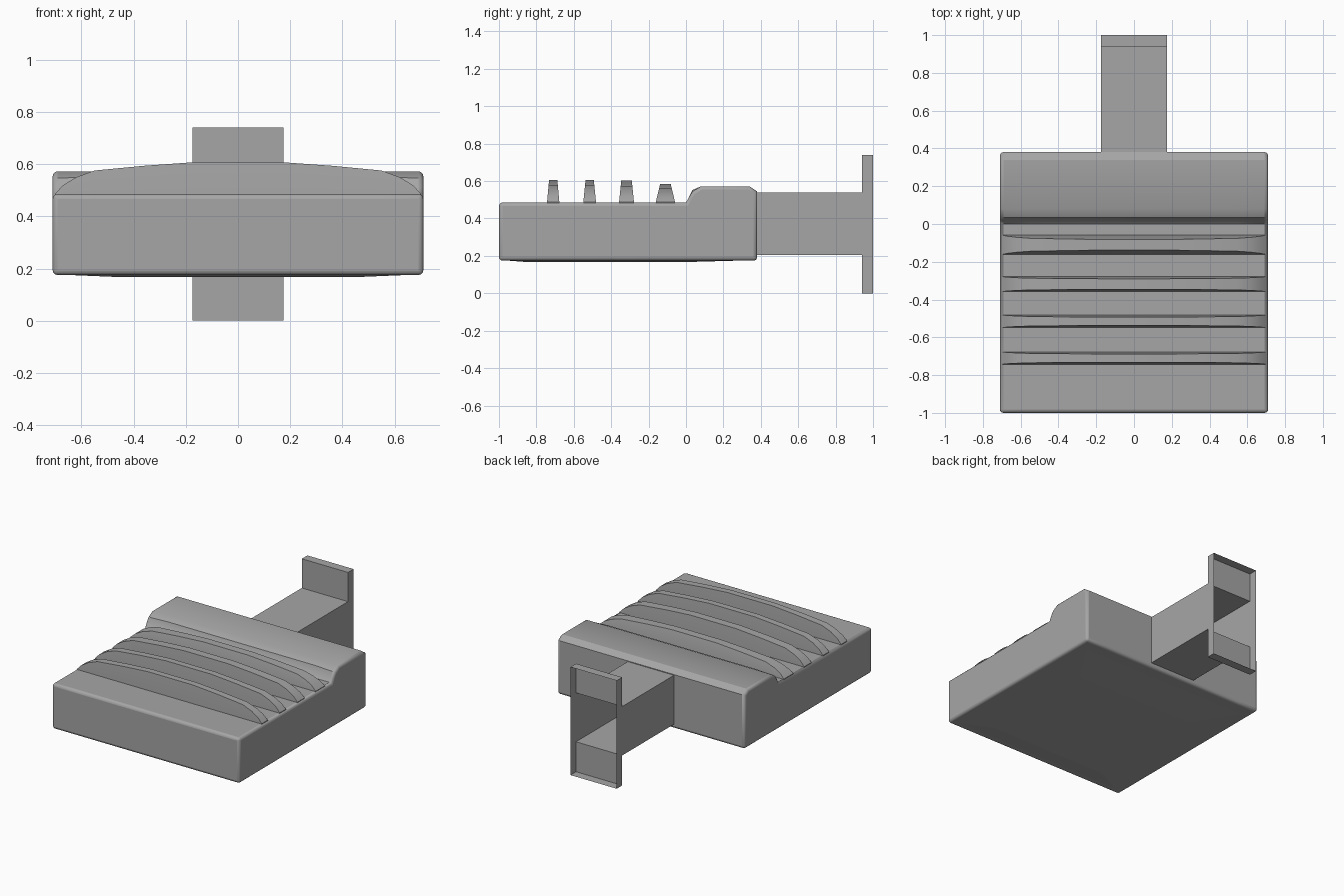
import bpy
import bmesh

if "Cube" in bpy.data.objects:
    bpy.data.objects.remove(bpy.data.objects["Cube"], do_unlink=True)

# Single material
grey = bpy.data.materials.new("mid grey")
grey.use_nodes = True
colour = (0.38, 0.38, 0.38, 1)
grey.diffuse_color = colour
grey.node_tree.nodes["Principled BSDF"].inputs["Base Color"].default_value = colour


def loft(name, sections, caps=True):
    """Join matching closed rings of points into one skin."""
    bm = bmesh.new()
    rings = [[bm.verts.new(p) for p in ring] for ring in sections]
    count = len(rings[0])
    for a, b in zip(rings, rings[1:]):
        for j in range(count):
            k = (j + 1) % count
            face = bm.faces.new((a[j], a[k], b[k], b[j]))
            if face.calc_area() < 1e-6:
                bm.faces.remove(face)
    if caps:
        bm.faces.new(rings[0][::-1])
        bm.faces.new(rings[-1])
    mesh = bpy.data.meshes.new(name)
    bm.to_mesh(mesh)
    bm.free()
    obj = bpy.data.objects.new(name, mesh)
    bpy.context.collection.objects.link(obj)
    mesh.materials.append(grey)
    return obj


def smooth(obj, degrees=30):
    bpy.ops.object.select_all(action="DESELECT")
    obj.select_set(True)
    bpy.context.view_layer.objects.active = obj
    bpy.ops.object.shade_smooth_by_angle(angle=degrees * 3.14159 / 180)


# Pad body: side profile with a raised rear step, steeper in the middle
HALF, BASE, DECK, STEP = 0.71, 0.175, 0.485, 0.572
end_step = [(0.08, STEP), (0.035, 0.545), (0.015, 0.515)]
mid_step = [(0.08, STEP), (0.035, 0.552), (0.02, 0.497)]


def body_ring(x, step):
    profile = [(-1, BASE), (0.38, BASE), (0.38, 0.545), (0.34, STEP)]
    profile += step + [(0, DECK), (-1, DECK)]
    return [(x, y, z) for y, z in profile]


body = loft("pad_body", [body_ring(-HALF, end_step), body_ring(-0.55, mid_step),
                         body_ring(0.55, mid_step), body_ring(HALF, end_step)])
bevel = body.modifiers.new("rounded_edges", "BEVEL")
bevel.width = 0.018
bevel.segments = 3
bevel.limit_method = "ANGLE"
bevel.angle_limit = 1.13
bevel.use_clamp_overlap = False
smooth(body)


# Slightly crowned underside
def rect(x, y0, y1, z):
    return [(-x, y0, z), (x, y0, z), (x, y1, z), (-x, y1, z)]


loft("underside_crown", [rect(0.45, -0.85, 0, 0.167), rect(0.69, -0.98, 0.36, 0.177)])

# Grip ribs: tapered walls whose crest arches down to the deck at both ends
half_arch = [(0.17, 1), (0.36, 0.89), (0.55, 0.74), (0.62, 0.53), (0.67, 0.28), (0.7, 0.02)]
arch = [(-x, h) for x, h in reversed(half_arch)] + half_arch


def rib(name, y, base, crest, height):
    rings = []
    for x, h in arch:
        w = base + (crest - base) * h
        z = DECK + height * h
        rings.append([(x, y - base, DECK - 0.01), (x, y + base, DECK - 0.01),
                      (x, y + base, DECK), (x, y + w, z),
                      (x, y - w, z), (x, y - base, DECK)])
    smooth(loft(name, rings), 25)


rib("grip_rib_front", -0.71, 0.033, 0.022, 0.122)
rib("grip_rib_second", -0.515, 0.034, 0.022, 0.122)
rib("grip_rib_third", -0.318, 0.04, 0.028, 0.119)
rib("grip_rib_rear", -0.11, 0.052, 0.028, 0.1)


# Hollow stem opening into a shallow open-backed flange
def tube_ring(y, z0, z1, x=0.175):
    return [(-x, y, z1), (x, y, z1), (x, y, z0), (-x, y, z0)]


loft("stem_and_flange", [tube_ring(0.375, 0.205, 0.54), tube_ring(0.94, 0.205, 0.54),
                         tube_ring(0.94, 0, 0.74), tube_ring(1, 0, 0.74)], caps=False)
